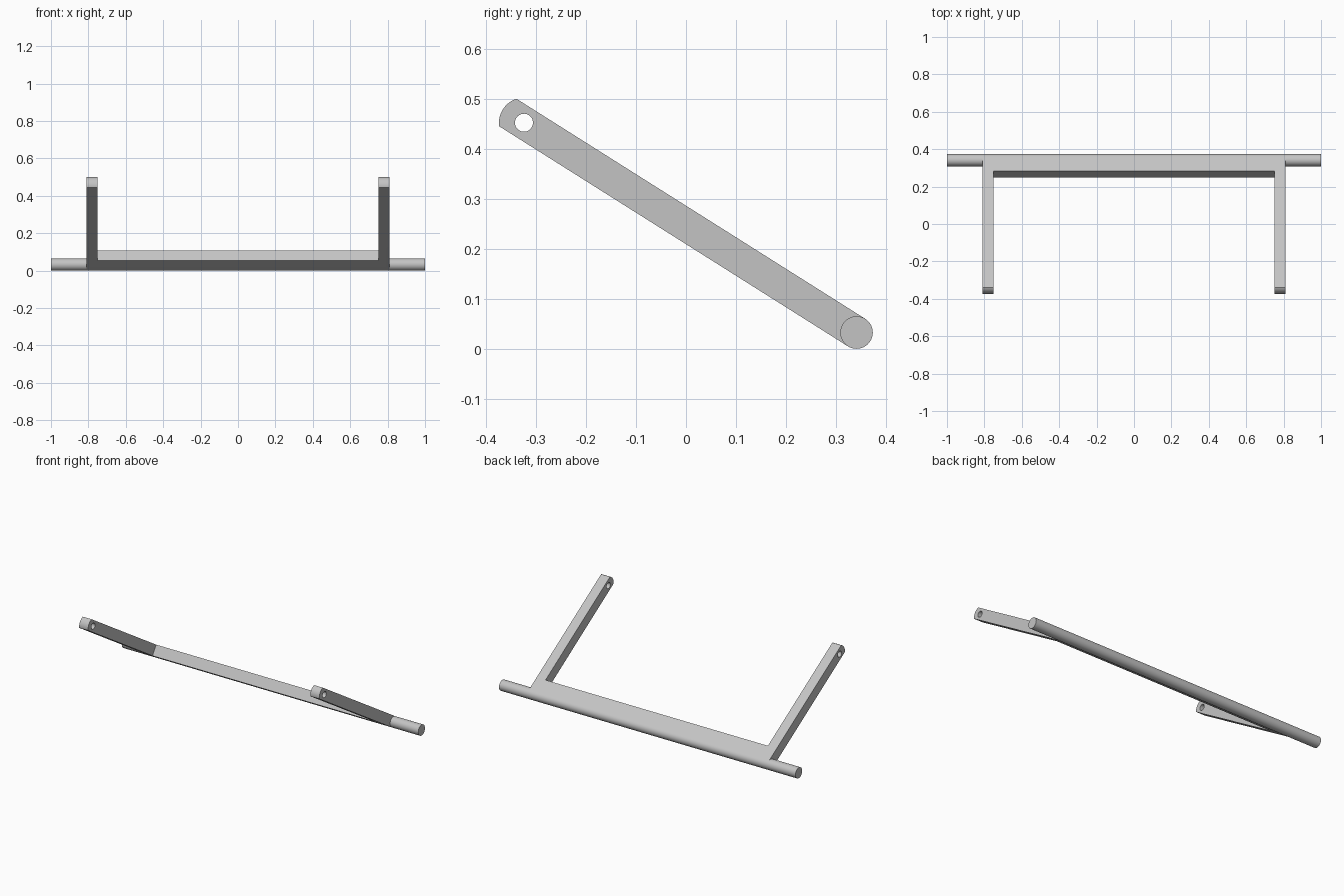
import bpy, bmesh
from math import sin, cos, pi, asin
from mathutils import Vector

if "Cube" in bpy.data.objects:
    bpy.data.objects.remove(bpy.data.objects["Cube"])

grey = bpy.data.materials.new("plain grey")
grey.use_nodes = True
colour = (0.55, 0.55, 0.55, 1)
grey.diffuse_color = colour
grey.node_tree.nodes["Principled BSDF"].inputs["Base Color"].default_value = colour

# Tilted side plane: u runs from the rod up to the pivot hole, v is square to it
rod = Vector((0.341, 0.0325))
pivot = Vector((-0.324, 0.452))
reach = (pivot - rod).length
along = (pivot - rod).normalized()
across = Vector((along.y, -along.x))

rod_radius = 0.0325
tip_radius = 0.05
hole_radius = 0.018
web_depth = 0.09
inner_x, outer_x = 0.75, 0.81


def arc(u, radius, start, end, steps):
    return [(u + radius * cos(start + (end - start) * i / steps),
             radius * sin(start + (end - start) * i / steps)) for i in range(steps + 1)]


def circle(u, radius, steps=48):
    return arc(u, radius, 0, 2 * pi, steps)[:-1]


def prism(name, profile, x0, x1):
    """Extrude a side profile from x0 to x1."""
    bm = bmesh.new()
    rings = []
    for x in (x0, x1):
        points = [rod + along * u + across * v for u, v in profile]
        rings.append([bm.verts.new((x, p.x, p.y)) for p in points])
    bm.faces.new(rings[0])
    bm.faces.new(rings[1])
    n = len(profile)
    for i in range(n):
        j = (i + 1) % n
        bm.faces.new((rings[0][i], rings[0][j], rings[1][j], rings[1][i]))
    bmesh.ops.recalc_face_normals(bm, faces=bm.faces)
    mesh = bpy.data.meshes.new(name)
    bm.to_mesh(mesh)
    bm.free()
    mesh.materials.append(grey)
    obj = bpy.data.objects.new(name, mesh)
    bpy.context.collection.objects.link(obj)
    return obj


def activate(obj):
    bpy.ops.object.select_all(action='DESELECT')
    obj.select_set(True)
    bpy.context.view_layer.objects.active = obj


def cut(obj, cutter):
    cutter.hide_render = True
    mod = obj.modifiers.new("cut", 'BOOLEAN')
    mod.operation = 'DIFFERENCE'
    mod.solver = 'EXACT'
    mod.object = cutter
    activate(obj)
    bpy.ops.object.modifier_apply(modifier=mod.name)
    bpy.data.objects.remove(cutter)


# U-shaped frame: full-width slab with round ends, opened between the arms
tip = asin(rod_radius / tip_radius)
profile = arc(0, rod_radius, pi / 2, 3 * pi / 2, 24) + arc(reach, tip_radius, -tip, tip, 16)
frame = prism("frame", profile, -outer_x, outer_x)
opening = [(web_depth, -0.2), (1.2, -0.2), (1.2, 0.2), (web_depth, 0.2)]
cut(frame, prism("opening_cutter", opening, -inner_x, inner_x))
cut(frame, prism("hole_cutter", circle(reach, hole_radius), -1, 1))

# Round pins on both ends of the lower edge
parts = [frame]
for side, name in ((1, "left_pin"), (-1, "right_pin")):
    parts.append(prism(name, circle(0, rod_radius), side * outer_x, side))

for part in parts:
    activate(part)
    bpy.ops.object.shade_smooth_by_angle()
